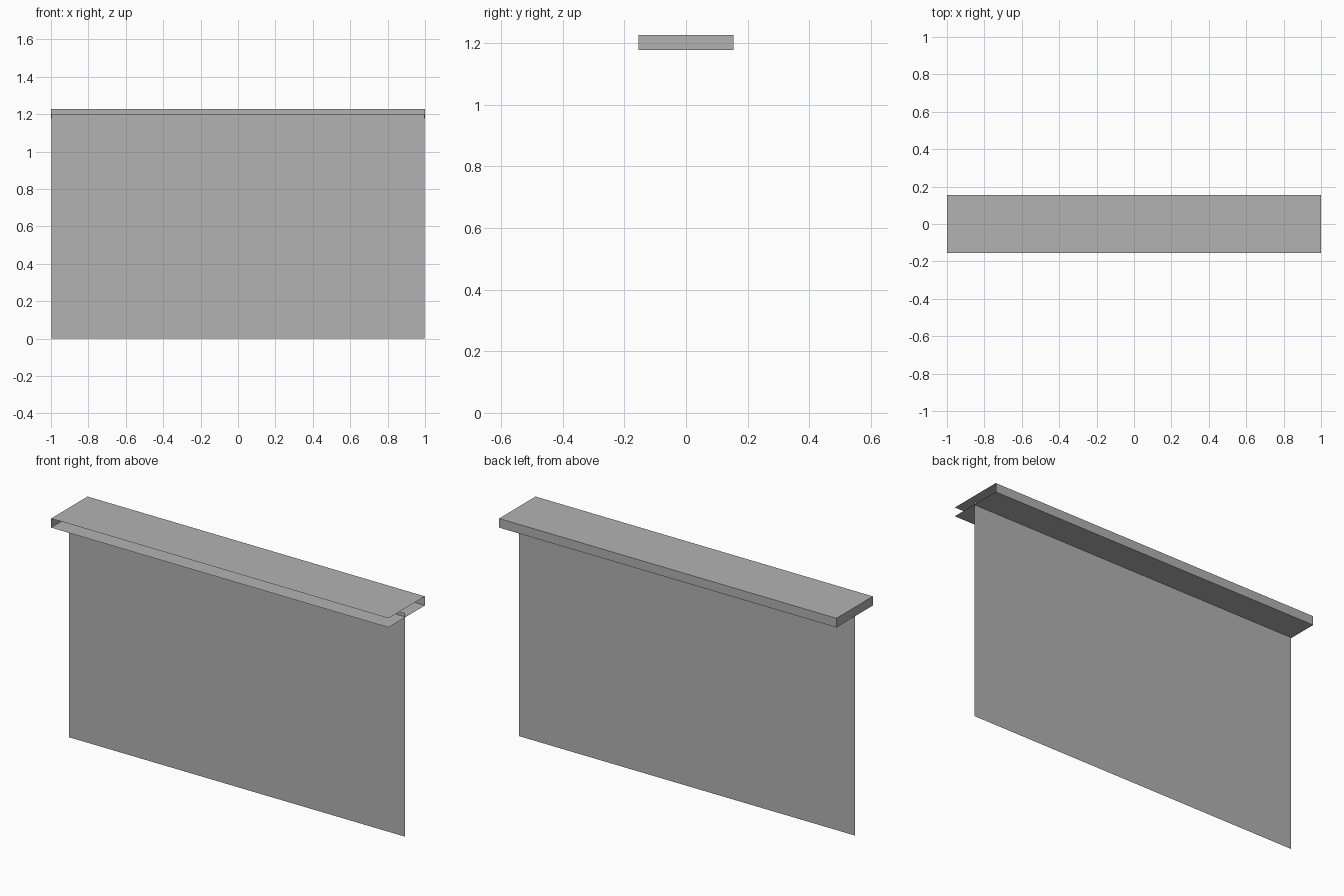
import bpy
import bmesh
from mathutils import Matrix, Vector

cube = bpy.data.objects.get("Cube")
if cube:
    bpy.data.objects.remove(cube, do_unlink=True)

# Single plain grey finish
grey = bpy.data.materials.new("plain grey")
grey.use_nodes = True
colour = (0.448, 0.448, 0.448, 1.0)
grey.diffuse_color = colour
grey.node_tree.nodes["Principled BSDF"].inputs["Base Color"].default_value = colour


def sheet_box(name, low, high, keep):
    """Thin-sheet box between two corners, keeping only the faces whose normals pass."""
    low, high = Vector(low), Vector(high)
    bm = bmesh.new()
    place = Matrix.Translation((low + high) / 2) @ Matrix.Diagonal((*(high - low), 1))
    bmesh.ops.create_cube(bm, size=1, matrix=place)
    bm.normal_update()
    unwanted = [f for f in bm.faces if not keep(f.normal)]
    bmesh.ops.delete(bm, geom=unwanted, context="FACES")
    mesh = bpy.data.meshes.new(name)
    bm.to_mesh(mesh)
    bm.free()
    mesh.materials.append(grey)
    obj = bpy.data.objects.new(name, mesh)
    bpy.context.collection.objects.link(obj)
    return obj


# Casing: open along the front and at the left end
sheet_box("top_casing", (-1, -0.154, 1.178), (1, 0.154, 1.227),
          lambda n: n.y > -0.5 and n.x < 0.5)

# Hanging panel: one flat sheet whose top edge reaches into the casing
sheet_box("hanging_panel", (-0.997, -0.008, 0), (0.997, 0.008, 1.198),
          lambda n: n.y < -0.5)
